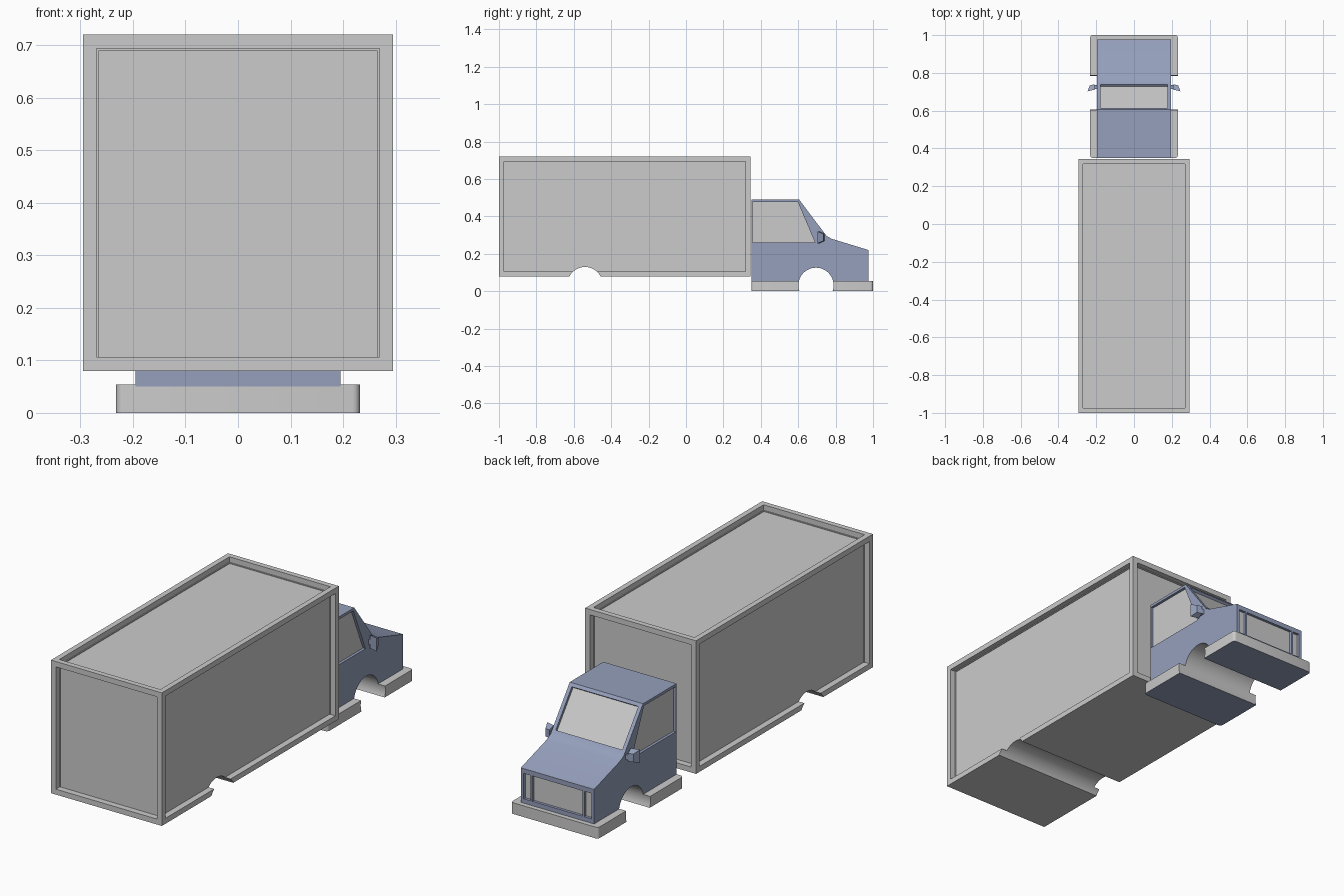
import bpy, bmesh, math
from mathutils import Vector

if "Cube" in bpy.data.objects:
    bpy.data.objects.remove(bpy.data.objects["Cube"])

blue = bpy.data.materials.new("blue_paint")
blue.diffuse_color = (0.30, 0.35, 0.50, 1)
blue.use_nodes = True
blue.node_tree.nodes["Principled BSDF"].inputs["Base Color"].default_value = blue.diffuse_color


def to_object(name, bm, mat=None):
    me = bpy.data.meshes.new(name)
    bm.to_mesh(me)
    bm.free()
    ob = bpy.data.objects.new(name, me)
    bpy.context.collection.objects.link(ob)
    if mat:
        me.materials.append(mat)
    return ob


def prism(name, pts, vec, mat=None, taper=1.0):
    """Extrude a 3D polygon along vec, optionally shrinking the far end."""
    bm = bmesh.new()
    face = bm.faces.new([bm.verts.new(p) for p in pts])
    ext = bmesh.ops.extrude_face_region(bm, geom=[face], use_keep_orig=True)["geom"]
    verts = [g for g in ext if isinstance(g, bmesh.types.BMVert)]
    mid = sum((v.co for v in verts), Vector()) / len(verts)
    for v in verts:
        v.co = mid + (v.co - mid) * taper + Vector(vec)
    bmesh.ops.recalc_face_normals(bm, faces=bm.faces)
    return to_object(name, bm, mat)


def rect(x, y0, y1, z):
    return [(-x, y0, z), (x, y0, z), (x, y1, z), (-x, y1, z)]


def cut(ob, cutter):
    mod = ob.modifiers.new("cut", "BOOLEAN")
    mod.operation, mod.solver, mod.object = "DIFFERENCE", "EXACT", cutter
    bpy.context.view_layer.objects.active = ob
    bpy.ops.object.modifier_apply(modifier=mod.name)
    bpy.data.objects.remove(cutter)


def cut_arch(ob, y, z, r=0.094):
    n = 48
    ring = [(-0.5, y + r * math.cos(2 * math.pi * i / n), z + r * math.sin(2 * math.pi * i / n))
            for i in range(n)]
    cut(ob, prism("arch_cutter", ring, (1, 0, 0)))


def smooth(ob):
    bpy.ops.object.select_all(action="DESELECT")
    ob.select_set(True)
    bpy.context.view_layer.objects.active = ob
    bpy.ops.object.shade_smooth_by_angle(angle=math.radians(30))


def recess(ob, name, pts, normal, depth=0.014):
    """Sink a polygon into ob and lay a grey panel on the floor of the recess."""
    n = Vector(normal).normalized()
    pts = [Vector(p) for p in pts]
    cut(ob, prism("recess_cutter", [p - n * depth for p in pts], n * (depth + 0.02)))
    bm = bmesh.new()
    f = bm.faces.new([bm.verts.new(p - n * (depth - 0.001)) for p in pts])
    f.normal_update()
    if f.normal.dot(n) < 0:
        f.normal_flip()
    to_object(name, bm)


# cargo box with sunken panels on the roof and four walls
box = prism("cargo_box", rect(0.295, -1.0, 0.345, 0.08), (0, 0, 0.64))
bm = bmesh.new()
bm.from_mesh(box.data)
panels = [f for f in bm.faces if f.normal.z > -0.5]
bmesh.ops.inset_individual(bm, faces=panels, thickness=0.037, depth=0)
for f in panels:
    off = f.normal * -0.03
    ext = bmesh.ops.extrude_face_region(bm, geom=[f])["geom"]
    bmesh.ops.translate(bm, vec=off, verts=[g for g in ext if isinstance(g, bmesh.types.BMVert)])
bmesh.ops.delete(bm, geom=[f for f in panels if f.is_valid], context="FACES")
bm.to_mesh(box.data)
bm.free()
cut_arch(box, -0.54, 0.036)
smooth(box)

# cab body
W = 0.195
side = [(0.35, 0.05), (0.35, 0.49), (0.605, 0.49), (0.752, 0.295), (0.78, 0.28),
        (0.977, 0.22), (0.977, 0.05)]
cab = prism("cab", [(-W, y, z) for y, z in side], (2 * W, 0, 0), blue)
cut_arch(cab, 0.695, 0.032)

# side windows, windscreen, grille and headlights
window = [(0.356, 0.26), (0.356, 0.477), (0.598, 0.477), (0.69, 0.26)]
for s, tag in ((1, "right"), (-1, "left")):
    recess(cab, tag + "_window", [(s * W, y, z) for y, z in window], (s, 0, 0))
    recess(cab, tag + "_headlight", [(s * x, 0.977, z) for x, z in
           ((0.143, 0.075), (0.18, 0.075), (0.18, 0.197), (0.143, 0.197))], (0, 1, 0))
a, b = Vector((0, 0.605, 0.49)), Vector((0, 0.752, 0.295))
hi, lo, wx = a.lerp(b, 0.07), a.lerp(b, 0.9), Vector((0.177, 0, 0))
recess(cab, "windscreen", [hi - wx, hi + wx, lo + wx, lo - wx], (0, 0.195, 0.147))
recess(cab, "grille", [(x, 0.977, z) for x, z in
       ((-0.134, 0.075), (0.134, 0.075), (0.134, 0.197), (-0.134, 0.197))], (0, 1, 0))
cab.data.materials.append(None)
for p in cab.data.polygons:  # grey wheel arch lining
    r = math.hypot(p.center.y - 0.695, p.center.z - 0.032)
    if abs(r - 0.094) < 0.005 and abs(p.normal.x) < 0.1:
        p.material_index = 1
smooth(cab)

# bumper and sill base with rounded corners and a painted underside
base = prism("bumper_base", rect(0.232, 0.35, 1.0, 0), (0, 0, 0.054))
for y0, y1 in ((0.35, 1.0),):
    bm = bmesh.new()
    bm.from_mesh(base.data)
    uprights = [e for e in bm.edges if abs(e.verts[0].co.z - e.verts[1].co.z) > 0.01]
    bmesh.ops.bevel(bm, geom=uprights, offset=0.014, segments=4, profile=0.5, affect="EDGES")
    bm.to_mesh(base.data)
    bm.free()
cut_arch(base, 0.695, 0.032)
base.data.materials.append(None)
base.data.materials.append(blue)
for p in base.data.polygons:
    p.material_index = 1 if p.normal.z < -0.9 and p.center.z < 0.001 else 0
smooth(base)

# wing mirrors: tapered housing, set-back glass and arm
for s, tag in ((1, "right"), (-1, "left")):
    back = [(s * x, y, z) for x, y, z in ((0.205, 0.712, 0.256), (0.246, 0.702, 0.256),
                                          (0.246, 0.702, 0.32), (0.205, 0.712, 0.32))]
    head = prism(tag + "_mirror", back, (-s * 0.004, 0.03, 0), blue, taper=0.6)
    arm = [(s * 0.185, y, z) for y, z in ((0.716, 0.272), (0.738, 0.272),
                                          (0.738, 0.296), (0.716, 0.296))]
    prism(tag + "_mirror_arm", arm, (s * 0.035, -0.004, 0), blue)
